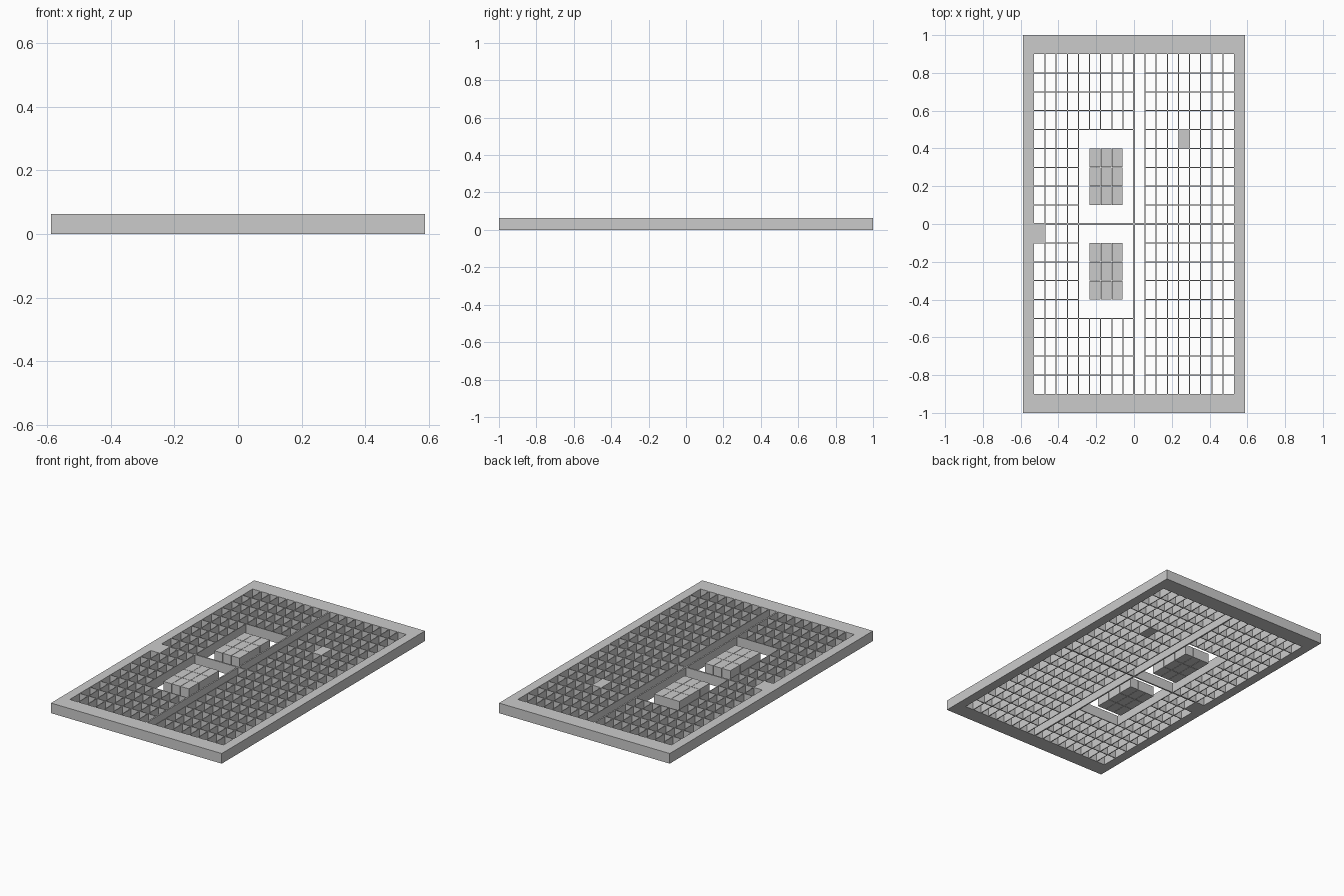
import bpy, bmesh

if "Cube" in bpy.data.objects:
    bpy.data.objects.remove(bpy.data.objects["Cube"])

PX, PY, H = 1 / 17, 0.1, 0.063      # cell pitch and overall height
WALL, AXIS = 0.005, 0.009           # thin wall and centre wall thickness


def add_box(bm, x0, x1, y0, y1, z0=0.0, z1=H):
    vs = bmesh.ops.create_cube(bm, size=1)["verts"]
    for v in vs:
        v.co.x = x0 if v.co.x < 0 else x1
        v.co.y = y0 if v.co.y < 0 else y1
        v.co.z = z0 if v.co.z < 0 else z1


def finish(bm, name):
    me = bpy.data.meshes.new(name)
    bm.to_mesh(me)
    bm.free()
    ob = bpy.data.objects.new(name, me)
    bpy.context.collection.objects.link(ob)
    return ob


# Outer frame: rectangular ring, extruded
bm = bmesh.new()
outer = [bm.verts.new((sx * 10 * PX, sy * 10 * PY, 0)) for sx, sy in ((-1, -1), (1, -1), (1, 1), (-1, 1))]
inner = [bm.verts.new((sx * 9 * PX, sy * 9 * PY, 0)) for sx, sy in ((-1, -1), (1, -1), (1, 1), (-1, 1))]
ring = []
for i in range(4):
    j = (i + 1) % 4
    ring.append(bm.faces.new((outer[i], outer[j], inner[j], inner[i])))
ext = bmesh.ops.extrude_face_region(bm, geom=ring, use_keep_orig=True)
for v in ext["geom"]:
    if isinstance(v, bmesh.types.BMVert):
        v.co.z = H
bmesh.ops.recalc_face_normals(bm, faces=bm.faces)
finish(bm, "outer_frame")

# Walls running along y; those crossing the openings stop at y = +-0.5
bm = bmesh.new()
for i in range(-8, 9):
    t = (AXIS if i == 0 else WALL) / 2
    spans = ((-9, -5), (5, 9)) if -5 < i < 0 else ((-9, 9),)
    for a, b in spans:
        add_box(bm, i * PX - t, i * PX + t, a * PY, b * PY)
finish(bm, "lengthwise_walls")

# Walls running along x; left out of the centre channel and the openings
bm = bmesh.new()
for j in range(-8, 9):
    t = (AXIS if j == 0 else WALL) / 2
    left_end = -5 if 0 < abs(j) < 5 else 0
    spans = ((-9, 9),) if j == 0 else ((-9, left_end), (1, 9))
    for a, b in spans:
        add_box(bm, a * PX, b * PX, j * PY - t, j * PY + t)
finish(bm, "crosswise_walls")

# Two islands of nine blocks standing in the openings
G = 0.001
for name, row in (("back_blocks", 1), ("front_blocks", -4)):
    bm = bmesh.new()
    for i in range(-4, -1):
        for j in range(row, row + 3):
            add_box(bm, i * PX + G, (i + 1) * PX - G, j * PY + G, (j + 1) * PY - G)
    finish(bm, name)

# Two single filled cells
for name, i, j in (("right_filled_cell", 4, 4), ("left_filled_cell", -9, -1)):
    bm = bmesh.new()
    add_box(bm, i * PX, (i + 1) * PX, j * PY, (j + 1) * PY)
    finish(bm, name)
